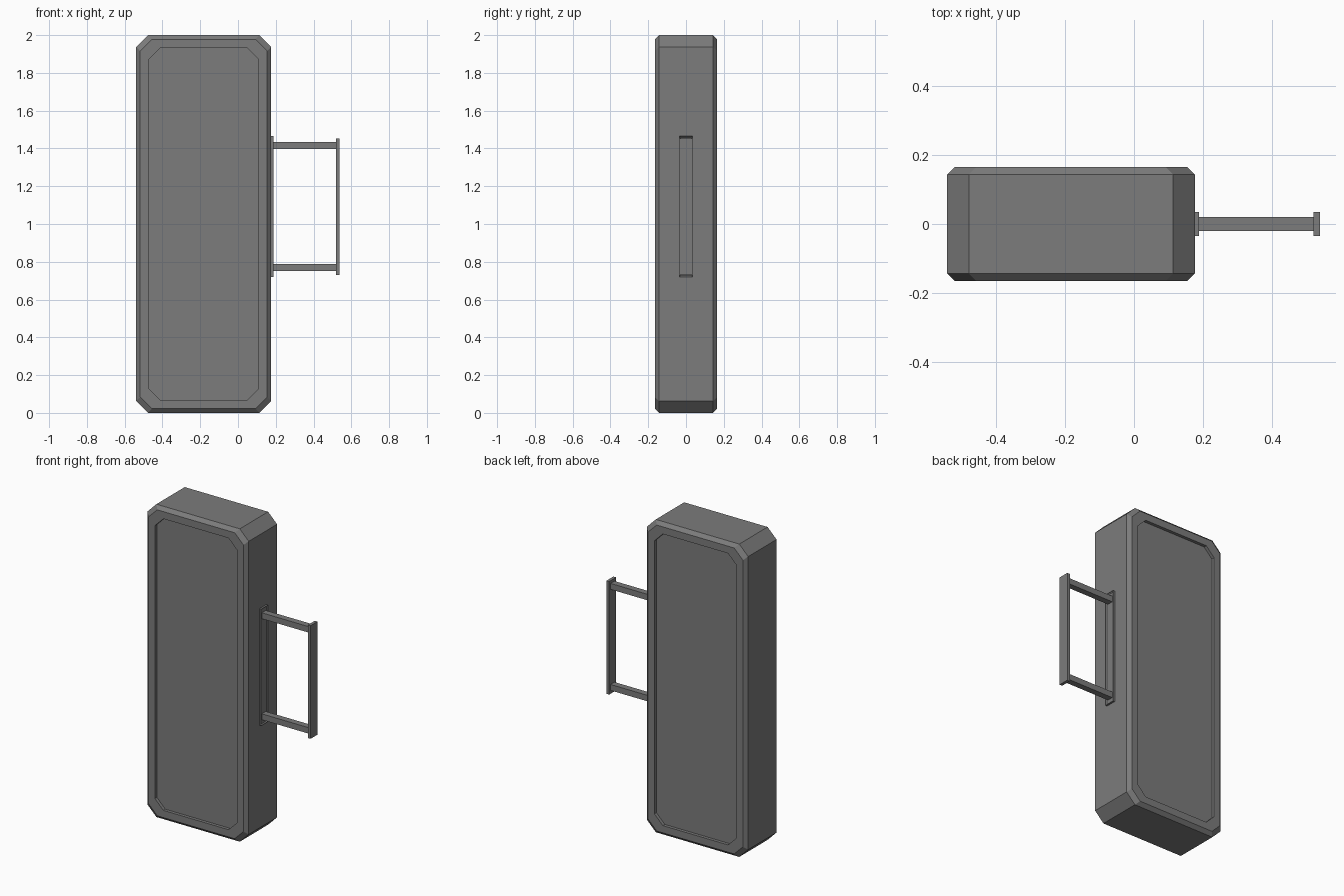
import bpy
import bmesh

# Remove the default cube
cube = bpy.data.objects.get("Cube")
if cube:
    bpy.data.objects.remove(cube, do_unlink=True)

# Single painted-metal colour
GREY = (0.2, 0.2, 0.2, 1.0)
grey = bpy.data.materials.new("grey_metal")
grey.use_nodes = True
grey.diffuse_color = GREY
grey.node_tree.nodes["Principled BSDF"].inputs["Base Color"].default_value = GREY

# Sign body extents
LEFT, RIGHT, HEIGHT, HALF_DEPTH = -0.54, 0.176, 2.0, 0.165
CORNER, BEVEL, BORDER, RECESS = 0.063, 0.022, 0.068, 0.02


def finish(bm, name):
    bmesh.ops.recalc_face_normals(bm, faces=bm.faces)
    mesh = bpy.data.meshes.new(name)
    bm.to_mesh(mesh)
    bm.free()
    mesh.materials.append(grey)
    obj = bpy.data.objects.new(name, mesh)
    bpy.context.collection.objects.link(obj)
    return obj


def box(bm, x0, x1, half_y, z0, z1):
    verts = bmesh.ops.create_cube(bm, size=1)["verts"]
    for v in verts:
        v.co.x = x1 if v.co.x > 0 else x0
        v.co.y = half_y if v.co.y > 0 else -half_y
        v.co.z = z1 if v.co.z > 0 else z0
    return verts


def octagon(bm, inset, y):
    """Rectangle with clipped corners, shrunk by inset, at depth y."""
    x0, x1, z0, z1 = LEFT + inset, RIGHT - inset, inset, HEIGHT - inset
    c = CORNER - inset * 0.05
    points = [(x0 + c, z0), (x1 - c, z0), (x1, z0 + c), (x1, z1 - c),
              (x1 - c, z1), (x0 + c, z1), (x0, z1 - c), (x0, z0 + c)]
    return [bm.verts.new((x, y, z)) for x, z in points]


# Sign body: bevelled shell with a recessed panel on front and back
half = [(BORDER, HALF_DEPTH - RECESS), (BORDER, HALF_DEPTH),
        (BEVEL, HALF_DEPTH), (0, HALF_DEPTH - BEVEL)]
sections = [(i, -y) for i, y in half] + half[::-1]
bm = bmesh.new()
loops = [octagon(bm, i, y) for i, y in sections]
for a, b in zip(loops, loops[1:]):
    for k in range(len(a)):
        n = (k + 1) % len(a)
        bm.faces.new((a[k], a[n], b[n], b[k]))
bm.faces.new(loops[0])
bm.faces.new(loops[-1])
finish(bm, "sign_body")

# Mounting plate on the body side, with a shallow recess facing the arms
bm = bmesh.new()
box(bm, RIGHT - 0.004, 0.188, 0.035, 0.72, 1.465)
bm.normal_update()
outer = max(bm.faces, key=lambda f: f.calc_center_median().x)
bmesh.ops.inset_region(bm, faces=[outer], thickness=0.009)
for v in outer.verts:
    v.co.x -= 0.006
finish(bm, "mounting_plate")

# Two bracket arms
for name, z in (("lower_arm", 0.77), ("upper_arm", 1.416)):
    bm = bmesh.new()
    box(bm, 0.18, 0.522, 0.02, z - 0.019, z + 0.019)
    finish(bm, name)

# Wall plate at the far end of the arms
bm = bmesh.new()
box(bm, 0.519, 0.538, 0.035, 0.73, 1.453)
finish(bm, "wall_plate")
